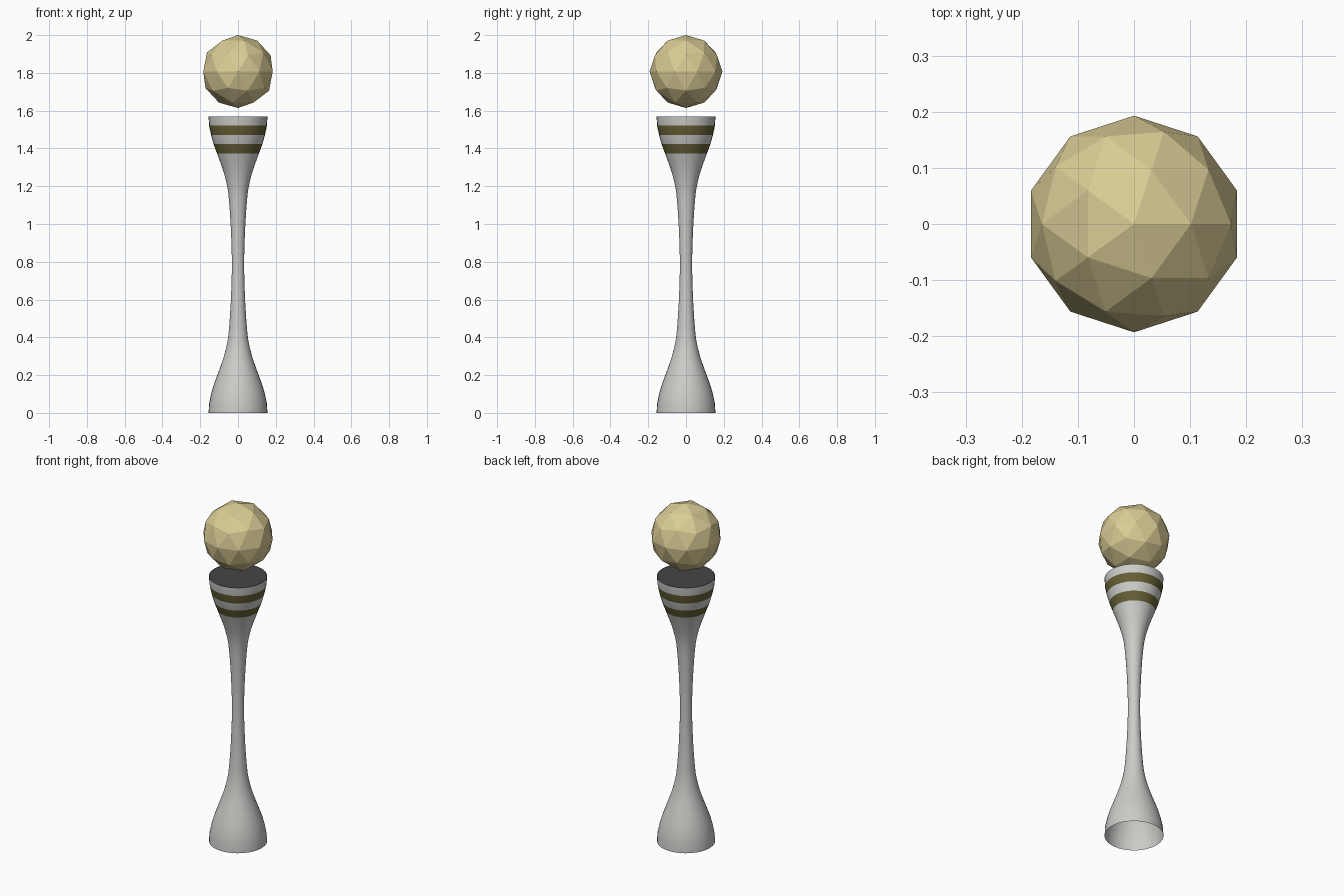
import bpy, bmesh, math

if "Cube" in bpy.data.objects:
    bpy.data.objects.remove(bpy.data.objects["Cube"])

def mat(name, rgb):
    m = bpy.data.materials.new(name)
    m.diffuse_color = (*rgb, 1)
    m.use_nodes = True
    m.node_tree.nodes["Principled BSDF"].inputs["Base Color"].default_value = m.diffuse_color
    return m

GREY = mat("pale grey", (0.60, 0.60, 0.58))
OLIVE = mat("olive band", (0.13, 0.115, 0.035))
CREAM = mat("cream gold", (0.70, 0.60, 0.30))
DARK = mat("dark grey", (0.06, 0.06, 0.06))

def finish(name, bm, mats):
    me = bpy.data.meshes.new(name)
    bm.to_mesh(me)
    bm.free()
    for m in mats:
        me.materials.append(m)
    ob = bpy.data.objects.new(name, me)
    bpy.context.collection.objects.link(ob)
    return ob

# Stand: hourglass tube, mirrored about mid height, open below
H, ROWS, SEG = 1.57, 32, 32
half = [0.156, 0.153, 0.143, 0.129, 0.111, 0.093, 0.076, 0.063, 0.053,
        0.048, 0.044, 0.041, 0.038, 0.036, 0.034, 0.033, 0.033]
bm = bmesh.new()
rings = []
for i in range(ROWS + 1):
    r = half[min(i, ROWS - i)]
    rings.append([bm.verts.new((r * math.cos(2 * math.pi * k / SEG),
                                r * math.sin(2 * math.pi * k / SEG),
                                H * i / ROWS)) for k in range(SEG)])
for i in range(ROWS):
    for k in range(SEG):
        j = (k + 1) % SEG
        f = bm.faces.new((rings[i][k], rings[i][j], rings[i + 1][j], rings[i + 1][k]))
        f.smooth = True
        f.material_index = 1 if i in (28, 30) else 0   # two olive bands
finish("stand", bm, [GREY, OLIVE])

# Dark top of the stand
bm = bmesh.new()
bmesh.ops.create_circle(bm, cap_ends=True, segments=SEG, radius=0.155)
bmesh.ops.translate(bm, verts=bm.verts, vec=(0, 0, H - 0.003))
finish("stand_top", bm, [DARK])

# Faceted ball floating above
bm = bmesh.new()
bmesh.ops.create_icosphere(bm, subdivisions=2, radius=0.193)
bmesh.ops.translate(bm, verts=bm.verts, vec=(0, 0, 1.807))
finish("ball", bm, [CREAM])
